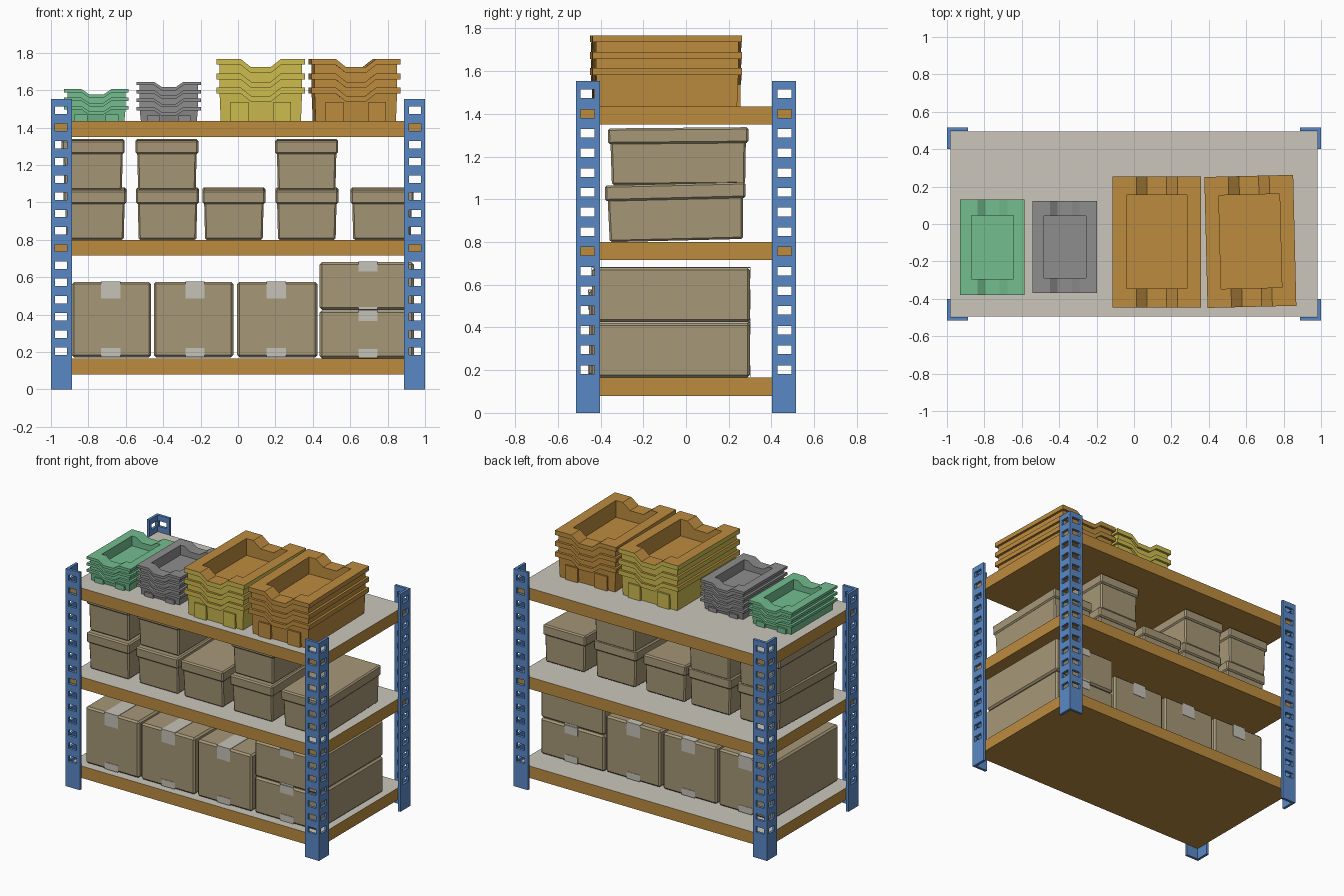
import bpy, bmesh, math
from mathutils import Matrix

if "Cube" in bpy.data.objects:
    bpy.data.objects.remove(bpy.data.objects["Cube"])


def mat(name, rgb):
    m = bpy.data.materials.new(name)
    m.diffuse_color = [(c / 255 / 12.92 if c < 11 else ((c / 255 + 0.055) / 1.055) ** 2.4) for c in rgb] + [1]
    m.use_nodes = True
    m.node_tree.nodes["Principled BSDF"].inputs["Base Color"].default_value = m.diffuse_color
    return m


BLUE = mat("post blue", (90, 137, 198))
ORANGE = mat("orange", (188, 139, 63))
DECK = mat("deck grey", (203, 198, 188))
CARD = mat("cardboard", (166, 151, 119))
TAPE = mat("tape grey", (198, 194, 184))
GREEN = mat("bin green", (115, 190, 143))
GREY = mat("bin grey", (141, 141, 142))
YELLOW = mat("bin yellow", (205, 188, 79))


def finish(bm, name, mats, recalc=True):
    if recalc:
        bmesh.ops.recalc_face_normals(bm, faces=bm.faces)
    me = bpy.data.meshes.new(name)
    bm.to_mesh(me)
    bm.free()
    for m in mats:
        me.materials.append(m)
    ob = bpy.data.objects.new(name, me)
    bpy.context.collection.objects.link(ob)
    return ob


def add_box(bm, x0, x1, y0, y1, z0, z1, taper=0.0):
    """Box between limits; taper pulls the bottom corners inwards."""
    vs = bmesh.ops.create_cube(bm, size=1)["verts"]
    for v in vs:
        low = v.co.z < 0
        t = taper if low else 0
        v.co = (x0 + t if v.co.x < 0 else x1 - t,
                y0 + t if v.co.y < 0 else y1 - t,
                z0 if low else z1)
    return vs


def bevel(ob, w):
    b = ob.modifiers.new("bevel", "BEVEL")
    b.width = w
    b.segments = 1
    return ob


# Corner posts: slotted L strip, mirrored to four corners
bm = bmesh.new()
path = [(-0.888, -0.515), (-0.913, -0.515), (-0.978, -0.515), (-1, -0.515),
        (-1, -0.493), (-1, -0.428), (-1, -0.402)]
zs = [0]
for k in range(15):
    c = 0.203 + 0.0922 * k
    zs += [c - 0.02, c + 0.02]
zs.append(1.553)
grid = [[bm.verts.new((x, y, z)) for z in zs] for x, y in path]
for i in range(len(path) - 1):
    for j in range(len(zs) - 1):
        if i in (1, 4) and j % 2 == 1:
            continue
        bm.faces.new((grid[i][j], grid[i][j + 1], grid[i + 1][j + 1], grid[i + 1][j]))
posts = finish(bm, "corner_posts", [BLUE], recalc=False)
s = posts.modifiers.new("thickness", "SOLIDIFY")
s.thickness = 0.019
s.offset = -1
s.use_even_offset = True
m = posts.modifiers.new("mirror", "MIRROR")
m.use_axis = (True, True, False)

# Shelves: orange beams with grey deck on top
for name, top in (("bottom", 0.165), ("middle", 0.80), ("top", 1.435)):
    bm = bmesh.new()
    add_box(bm, -0.98, 0.98, -0.495, 0.495, top - 0.085, top)
    bm.normal_update()
    for f in bm.faces:
        f.material_index = 1 if f.normal.z > 0.5 else 0
    finish(bm, name + "_shelf", [ORANGE, DECK], recalc=False)


# Taped cartons
def carton(name, x0, x1, y0, y1, z0, z1, tx, drop, low):
    bm = bmesh.new()
    add_box(bm, x0, x1, y0, y1, z0, z1)
    bevel(finish(bm, name, [CARD]), 0.012)
    bm = bmesh.new()
    t, w = 0.003, 0.052
    add_box(bm, tx - w, tx + w, y0 - t, y1 + t, z1 - 0.001, z1 + t)
    for ya, yb in ((y0 - t, y0 + 0.001), (y1 - 0.001, y1 + t)):
        add_box(bm, tx - w, tx + w, ya, yb, z1 - drop, z1)
        add_box(bm, tx - w, tx + w, ya, yb, z0 + 0.002, z0 + low)
    finish(bm, name + "_tape", [TAPE])


carton("carton_left", -0.888, -0.465, -0.455, 0.30, 0.172, 0.575, -0.68, 0.09, 0.05)
carton("carton_centre_left", -0.45, -0.025, -0.455, 0.30, 0.172, 0.575, -0.23, 0.09, 0.05)
carton("carton_centre_right", -0.005, 0.425, -0.455, 0.30, 0.172, 0.575, 0.205, 0.09, 0.05)
carton("carton_stack_lower", 0.437, 0.94, -0.44, 0.30, 0.166, 0.422, 0.695, 0.055, 0.05)
carton("carton_stack_upper", 0.437, 0.94, -0.44, 0.30, 0.426, 0.68, 0.695, 0.05, 0.015)


# Lidded storage boxes, slightly tilted back
def lidded(name, xc, z, tilt, yc=-0.045):
    bm = bmesh.new()
    add_box(bm, -0.16, 0.16, -0.318, 0.318, 0, 0.24, 0.006)
    body = finish(bm, name + "_body", [CARD])
    bm = bmesh.new()
    add_box(bm, -0.168, 0.168, -0.329, 0.329, 0.192, 0.266)
    lid = finish(bm, name + "_lid", [CARD])
    for ob in (body, lid):
        bevel(ob, 0.009)
        ob.location = (xc, yc, z)
        ob.rotation_euler = (math.radians(tilt), 0, 0)


for i, x in enumerate((-0.765, -0.377, -0.022, 0.368, 0.77)):
    lidded("lower_box_%d" % (i + 1), x, 0.807, 1.4)
for i, x in enumerate((-0.775, -0.38, 0.367)):
    lidded("upper_box_%d" % (i + 1), x, 1.069, 0.5, -0.035)


# Nested bin stacks: one lofted shell with a rim per bin and a cavity on top
def bins(name, xc, yc, w, d, tops, rim, dip, over, rx, ry, depth, mats, yaw=0):
    base = 1.435
    bm = bmesh.new()

    def loop(ix, iy, z, sag):
        hx, hy = w / 2 - ix, d / 2 - iy
        a, b = w * 0.23, w * 0.11
        row = [(-hx, 0), (-a, 0), (-b, sag), (b, sag), (a, 0), (hx, 0)]
        return ([bm.verts.new((x, -hy, z - s)) for x, s in row] +
                [bm.verts.new((x, hy, z - s)) for x, s in reversed(row)])

    loops = [loop(over + 0.006, over + 0.006, base, 0)]
    for t in tops:
        loops += [loop(over, over, t - rim, dip), loop(0, 0, t - rim, dip), loop(0, 0, t, dip)]
        if t != tops[-1]:
            loops.append(loop(over, over, t, dip))
    loops += [loop(rx, ry, tops[-1], dip), loop(rx, ry, tops[-1] - depth, 0)]
    for la, lb in zip(loops, loops[1:]):
        n = len(la)
        for k in range(n):
            bm.faces.new((la[k], la[(k + 1) % n], lb[(k + 1) % n], lb[k]))
    # floor and base as strips, so every cap stays planar and convex
    for lp in (loops[0], loops[-1]):
        for k in range(5):
            bm.faces.new((lp[k], lp[k + 1], lp[10 - k], lp[11 - k]))
    bmesh.ops.recalc_face_normals(bm, faces=bm.faces)
    # inside and upward faces take the second colour
    for f in bm.faces:
        c = f.calc_center_median()
        inside = abs(c.x) < w / 2 - rx + 0.001 and abs(c.y) < d / 2 - ry + 0.001 and c.z > base + 0.01
        f.material_index = 1 if len(mats) > 1 and (inside or f.normal.z > 0.5) else 0
    # raised end panels beside the middle recess of the lowest bin
    top = tops[0] - rim - dip * 0.2
    for sx in (-1, 1):
        xa, xb = sorted((sx * w * 0.14, sx * w * 0.34))
        for sy in (-1, 1):
            ya, yb = sorted((sy * (d / 2 - over - 0.02), sy * (d / 2 - over * 0.4)))
            add_box(bm, xa, xb, ya, yb, base, top - dip * 0.8)
    ob = finish(bm, name, mats, recalc=False)
    ob.location = (xc, yc, 0)
    ob.rotation_euler = (0, 0, math.radians(yaw))


bins("green_bin_stack", -0.757, -0.124, 0.345, 0.51, (1.515, 1.56, 1.605),
     0.018, 0.028, 0.017, 0.06, 0.085, 0.07, [GREEN])
bins("grey_bin_stack", -0.37, -0.123, 0.345, 0.49, (1.51, 1.555, 1.60, 1.645),
     0.018, 0.028, 0.017, 0.06, 0.08, 0.07, [GREY])
bins("yellow_bin_stack", 0.122, -0.096, 0.475, 0.70, (1.615, 1.69, 1.768),
     0.032, 0.045, 0.017, 0.075, 0.10, 0.12, [YELLOW, ORANGE])
bins("orange_bin_stack", 0.622, -0.093, 0.475, 0.70, (1.615, 1.69, 1.768),
     0.032, 0.045, 0.017, 0.075, 0.10, 0.12, [ORANGE], yaw=1.4)
